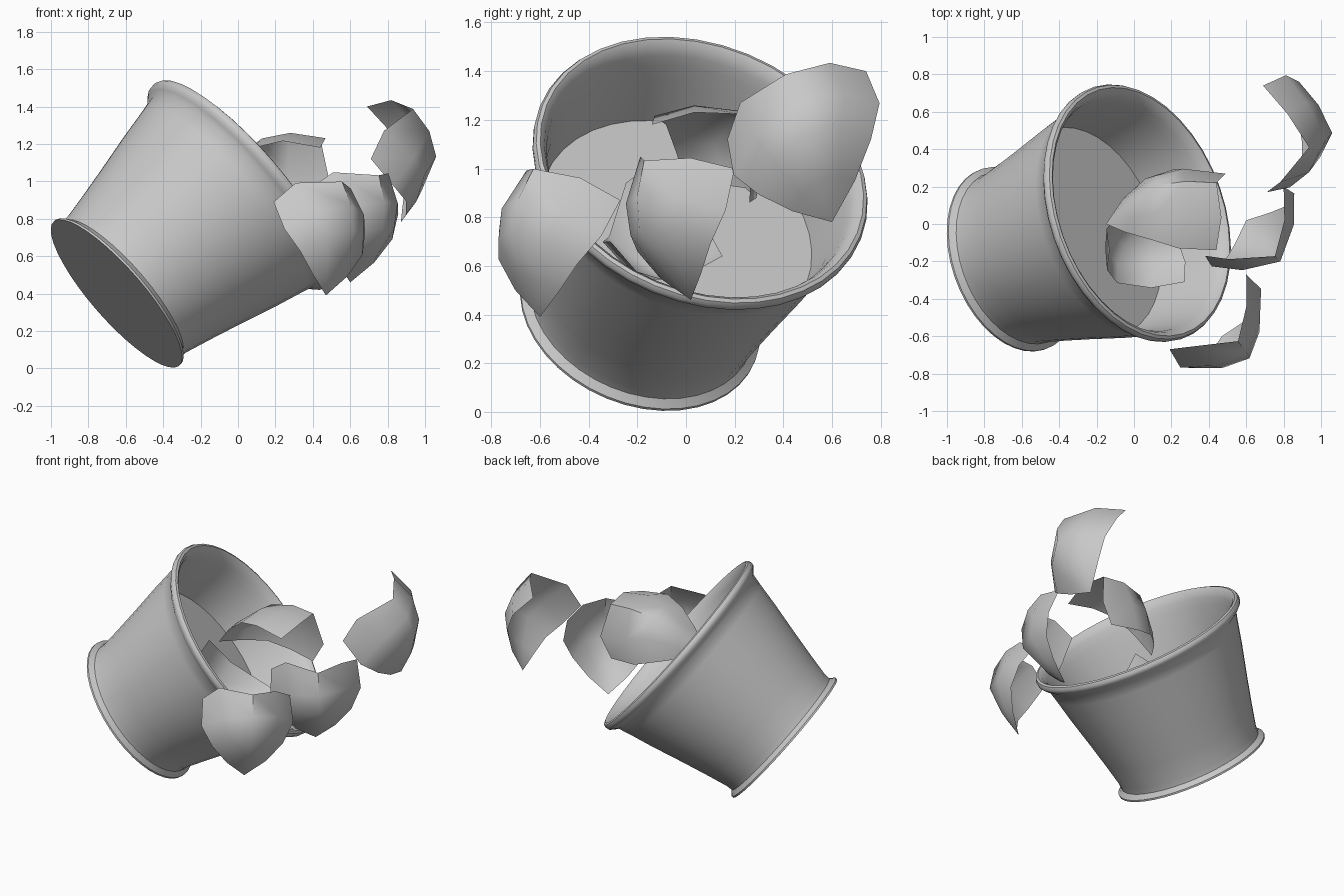
import bpy, bmesh, math
from mathutils import Vector

cube = bpy.data.objects.get("Cube")
if cube:
    bpy.data.objects.remove(cube, do_unlink=True)

# One plain grey for everything
grey = bpy.data.materials.new("light_grey")
grey.use_nodes = True
COL = (0.58, 0.58, 0.58, 1)
grey.diffuse_color = COL
bsdf = next(n for n in grey.node_tree.nodes if n.type == "BSDF_PRINCIPLED")
bsdf.inputs["Base Color"].default_value = COL
bsdf.inputs["Roughness"].default_value = 0.7


def finish(bm, name, angle):
    """Turn a bmesh into a smooth-shaded object with sharp edges kept."""
    mesh = bpy.data.meshes.new(name)
    bm.to_mesh(mesh)
    bm.free()
    mesh.materials.append(grey)
    ob = bpy.data.objects.new(name, mesh)
    bpy.context.collection.objects.link(ob)
    bpy.ops.object.select_all(action="DESELECT")
    ob.select_set(True)
    bpy.context.view_layer.objects.active = ob
    bpy.ops.object.shade_smooth_by_angle(angle=math.radians(angle))
    return ob


def lathe(name, profile, base, axis, segments=40):
    """Spin (radius, height) points about a tilted axis; radius 0 closes the end."""
    turn = Vector((0, 0, 1)).rotation_difference(axis.normalized())
    bm = bmesh.new()
    rings = []
    for r, h in profile:
        count = segments if r > 0 else 1
        ring = []
        for i in range(count):
            a = 2 * math.pi * i / segments
            ring.append(bm.verts.new(base + turn @ Vector((r * math.cos(a), r * math.sin(a), h))))
        rings.append(ring)
    for lo, hi in zip(rings, rings[1:]):
        for i in range(segments):
            j = (i + 1) % segments
            quad = [lo[i % len(lo)], lo[j % len(lo)], hi[j % len(hi)], hi[i % len(hi)]]
            bm.faces.new(list(dict.fromkeys(quad)))
    bmesh.ops.recalc_face_normals(bm, faces=bm.faces)
    return finish(bm, name, 40)


# Shell cross-sections from brim to tip, as (across, up, outward) points.
# The middle of the brim is the origin; the tip lies at (0, -0.51, 0).
SHELL_ROWS = [
    [(-0.29, 0, 0), (-0.20, 0.08, 0.10), (0, 0.05, 0.25), (0.17, 0.05, 0.14), (0.29, 0, 0)],
    [(-0.305, -0.17, 0.065), (-0.19, -0.11, 0.19), (0, -0.09, 0.29), (0.19, -0.11, 0.19), (0.305, -0.17, 0.065)],
    [(-0.235, -0.30, 0.09), (-0.14, -0.24, 0.21), (0, -0.23, 0.28), (0.14, -0.24, 0.21), (0.235, -0.30, 0.09)],
    [(-0.13, -0.415, 0.055), (-0.08, -0.39, 0.12), (0, -0.38, 0.155), (0.08, -0.39, 0.12), (0.13, -0.415, 0.055)],
]


def shell(name, left, right, tip):
    """Thin pointed shell piece hung between its two brim corners and its tip."""
    left, right, tip = Vector(left), Vector(right), Vector(tip)
    origin = (left + right) / 2
    across, up = (right - left) / 0.58, (origin - tip) / 0.51
    outward = across.cross(up).normalized() * (across.length + up.length) / 2
    bm = bmesh.new()
    rows = [[bm.verts.new(origin + across * x + up * y + outward * z) for x, y, z in row]
            for row in SHELL_ROWS]
    point = bm.verts.new(tip)
    for hi, lo in zip(rows, rows[1:]):
        for i in range(4):
            bm.faces.new((hi[i], lo[i], lo[i + 1], hi[i + 1]))
    for i in range(4):
        bm.faces.new((rows[-1][i], point, rows[-1][i + 1]))
    return finish(bm, name, 60)


# Tilted bucket: foot flange, flared wall, rolled rim, inner wall and floor
lathe("bucket", [
    (0, 0), (0.511, 0), (0.511, 0.012), (0.497, 0.024), (0.48, 0.04),
    (0.482, 0.08), (0.515, 0.23), (0.555, 0.40), (0.612, 0.63), (0.645, 0.78),
    (0.665, 0.86), (0.692, 0.882), (0.711, 0.902), (0.714, 0.922), (0.706, 0.94),
    (0.69, 0.946), (0.668, 0.93), (0.648, 0.89), (0.635, 0.84), (0.613, 0.75),
    (0.58, 0.55), (0, 0.55),
], Vector((-0.65, -0.19, 0.40)), Vector((0.726, 0.27, 0.632)))

# Broken shells spilling out of the bucket: left corner, right corner, tip
shell("front_shell", (0.19, -0.67, 0.89), (0.60, -0.27, 0.87), (0.47, -0.60, 0.39))
shell("middle_shell", (0.38, -0.17, 0.96), (0.80, 0.20, 1.00), (0.60, 0.02, 0.46))
shell("back_shell", (0.71, 0.17, 1.12), (0.69, 0.74, 1.40), (0.87, 0.60, 0.78))
shell("upper_shell", (0.41, 0.26, 0.86), (0.44, -0.14, 1.18), (-0.15, 0.0, 0.95))
shell("inner_shell", (-0.13, -0.14, 1.02), (0.27, -0.31, 0.70), (0.17, 0.15, 0.64))
